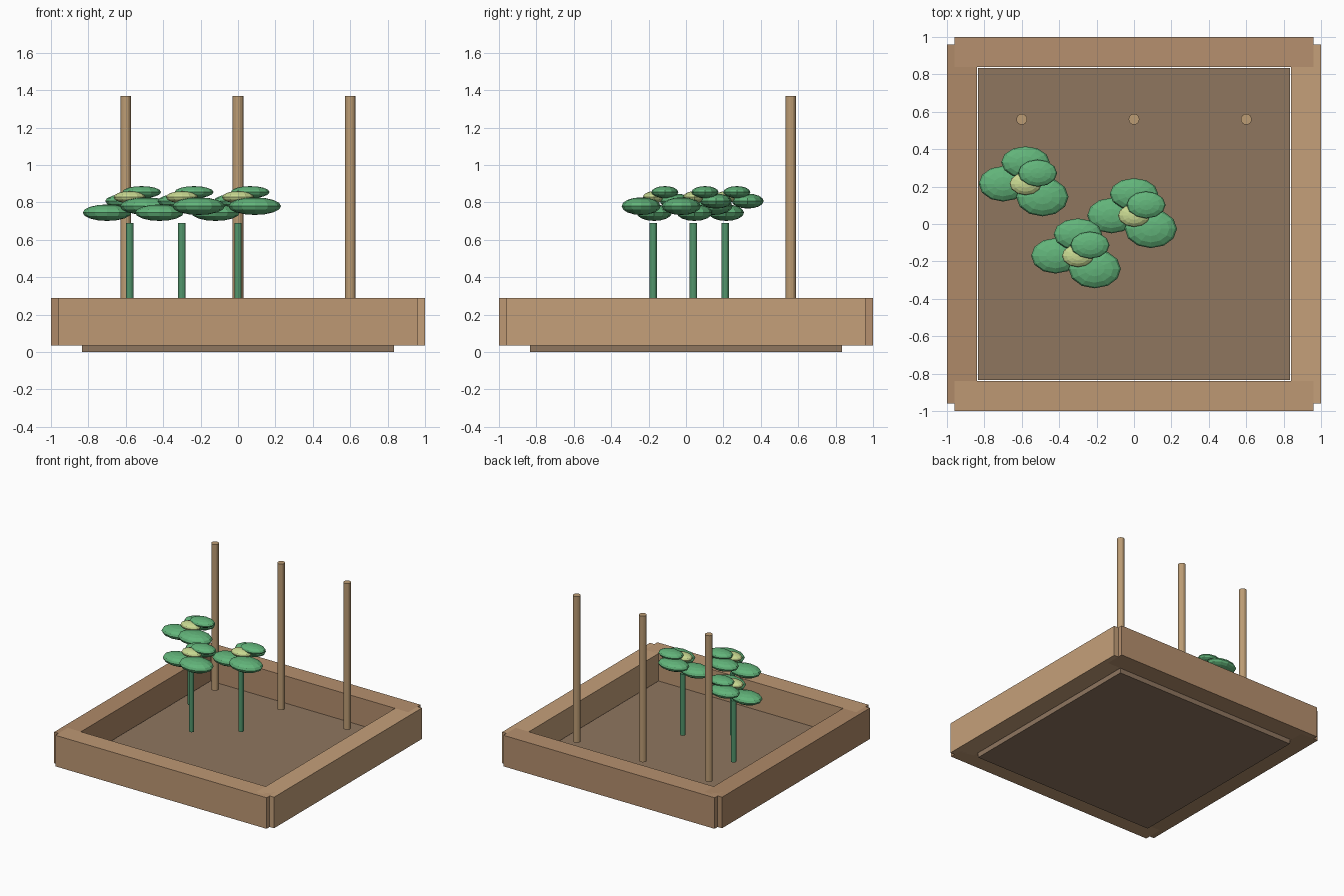
import bpy, bmesh
from mathutils import Matrix

if "Cube" in bpy.data.objects:
    bpy.data.objects.remove(bpy.data.objects["Cube"])


def material(name, rgb):
    # 8-bit display colour converted to linear
    m = bpy.data.materials.new(name)
    m.diffuse_color = [(c / 255 / 12.92) if c < 11 else ((c / 255 + 0.055) / 1.055) ** 2.4
                       for c in rgb] + [1]
    m.use_nodes = True
    m.node_tree.nodes["Principled BSDF"].inputs["Base Color"].default_value = m.diffuse_color
    return m


def add(name, bm, mat):
    me = bpy.data.meshes.new(name)
    bm.to_mesh(me)
    bm.free()
    me.materials.append(mat)
    ob = bpy.data.objects.new(name, me)
    bpy.context.collection.objects.link(ob)
    return ob


def box(name, lo, hi, mat):
    bm = bmesh.new()
    bmesh.ops.create_cube(bm, size=1)
    for v in bm.verts:
        v.co = [a + (c + 0.5) * (b - a) for a, b, c in zip(lo, hi, v.co)]
    return add(name, bm, mat)


def rod(name, x, y, z0, z1, r, sides, mat):
    bm = bmesh.new()
    bmesh.ops.create_cone(bm, cap_ends=True, segments=sides, radius1=r, radius2=r,
                          depth=z1 - z0, matrix=Matrix.Translation((x, y, (z0 + z1) / 2)))
    return add(name, bm, mat)


def ellipsoid(name, centre, radii, mat):
    bm = bmesh.new()
    bmesh.ops.create_uvsphere(bm, u_segments=12, v_segments=8, radius=1,
                              matrix=Matrix.Translation(centre) @ Matrix.Diagonal((*radii, 1)))
    return add(name, bm, mat)


soil = material("soil", (143, 118, 95))
pole_wood = material("pole_wood", (188, 156, 116))
stem_green = material("stem_green", (82, 150, 108))
leaf_green = material("leaf_green", (98, 180, 122))
bud_yellow = material("bud_yellow", (200, 216, 145))

# Soil bed and the four boards, overlapping at the corners
box("soil_bed", (-0.833, -0.833, 0), (0.833, 0.833, 0.07), soil)
Z0, Z1, IN, END = 0.035, 0.29, 0.84, 0.96
box("front_board", (-END, -1, Z0), (END, -IN, Z1), material("wood_front", (190, 152, 116)))
box("back_board", (-END, IN, Z0), (END, 1, Z1), material("wood_back", (182, 144, 110)))
box("left_board", (-1, -END, Z0), (-IN, END, Z1), material("wood_left", (175, 138, 104)))
box("right_board", (IN, -END, Z0), (1, END, Z1), material("wood_right", (197, 160, 122)))

# Row of support poles
for i, x in enumerate((-0.6, 0, 0.6)):
    rod(f"support_pole_{i + 1}", x, 0.56, 0.17, 1.37, 0.029, 16, pole_wood)

# Plants: a stem, four flattened leaves and a pale bud
LEAVES = [((-0.12, 0.005, 0.745), (0.13, 0.095, 0.044)),
          ((0.09, -0.065, 0.78), (0.14, 0.104, 0.047)),
          ((0, 0.12, 0.807), (0.13, 0.085, 0.04)),
          ((0.065, 0.062, 0.855), (0.104, 0.072, 0.032))]
for i, (x, y) in enumerate(((-0.58, 0.21), (-0.3, -0.175), (0, 0.04))):
    rod(f"stem_{i + 1}", x, y, 0.185, 0.69, 0.02, 12, stem_green)
    for j, ((dx, dy, z), r) in enumerate(LEAVES):
        ellipsoid(f"leaf_{i + 1}_{j + 1}", (x + dx, y + dy, z), r, leaf_green)
    ellipsoid(f"bud_{i + 1}", (x, y + 0.005, 0.828), (0.085, 0.06, 0.032), bud_yellow)
